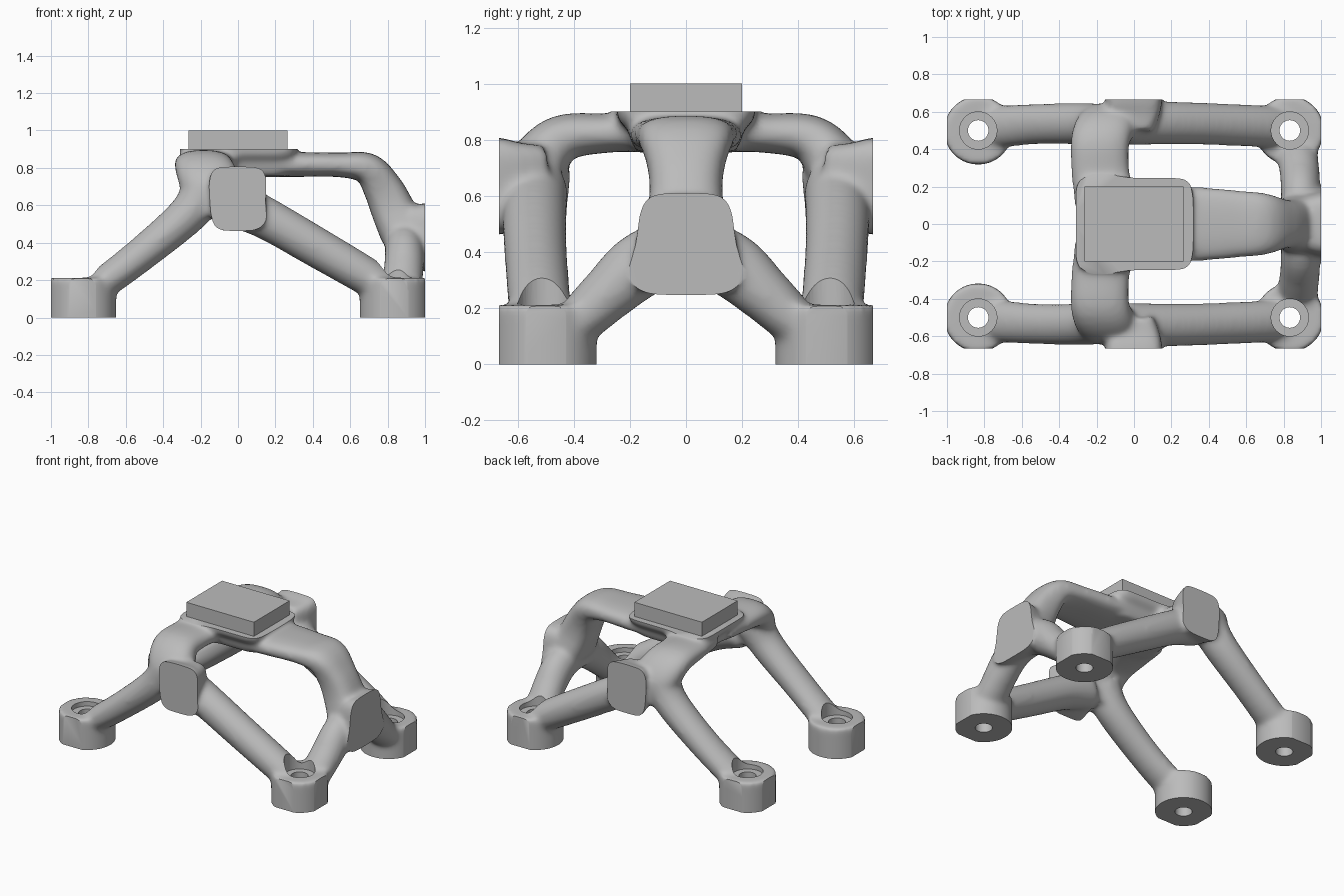
import bpy, bmesh, math
from mathutils import Vector, Matrix

old = bpy.data.objects.get("Cube")
if old:
    bpy.data.objects.remove(old, do_unlink=True)

grey = bpy.data.materials.new("plain grey")
grey.use_nodes = True
grey.diffuse_color = (0.5, 0.5, 0.5, 1)
grey.node_tree.nodes["Principled BSDF"].inputs["Base Color"].default_value = (0.5, 0.5, 0.5, 1)

X, Y = Vector((1, 0, 0)), Vector((0, 1, 0))
FOOT_X, FOOT_Y = 0.833, 0.5


def spline(points, steps=5):
    """Smooth path through points of (x, y, z, half width, half height)."""
    p = [Vector(q) for q in points]
    p = [p[0] * 2 - p[1]] + p + [p[-1] * 2 - p[-2]]
    out = []
    for a, b, c, d in zip(p, p[1:], p[2:], p[3:]):
        for i in range(steps):
            t = i / steps
            out.append(0.5 * (b * 2 + (c - a) * t + (a * 2 - b * 5 + c * 4 - d) * t**2
                              + (b * 3 - a - c * 3 + d) * t**3))
    return out + [p[-2]]


def limb(bm, points, hint, power=2.0, taper=0.0, sides=32):
    """Sweep a rounded section along a path; hint is the width direction."""
    path = spline(points)
    rings = []
    for i, q in enumerate(path):
        ahead, behind = path[min(i + 1, len(path) - 1)], path[max(i - 1, 0)]
        t = (Vector(ahead[:3]) - Vector(behind[:3])).normalized()
        side = (hint - t * hint.dot(t)).normalized()
        up = t.cross(side)
        ring = []
        for k in range(sides):
            a = 2 * math.pi * k / sides
            u, v = [math.copysign(abs(f) ** (2 / power), f) for f in (math.cos(a), math.sin(a))]
            ring.append(bm.verts.new(Vector(q[:3]) + side * (u * q[3] * (1 - taper * v)) + up * (v * q[4])))
        rings.append(ring)
    for r, s in zip(rings, rings[1:]):
        for k in range(sides):
            n = (k + 1) % sides
            bm.faces.new((r[k], r[n], s[n], s[k]))
    bm.faces.new(rings[0][::-1])
    bm.faces.new(rings[-1])


def feet_cylinders(bm, low, high, radius):
    for sx in (-1, 1):
        for sy in (-1, 1):
            bmesh.ops.create_cone(bm, cap_ends=True, segments=40, radius1=radius, radius2=radius, depth=high - low,
                                  matrix=Matrix.Translation((sx * FOOT_X, sy * FOOT_Y, (low + high) / 2)))


def box(bm, size, centre):
    bmesh.ops.create_cube(bm, size=1, matrix=Matrix.Translation(centre) @ Matrix.Diagonal((*size, 1)))


def make(name, bm):
    bmesh.ops.recalc_face_normals(bm, faces=bm.faces)
    mesh = bpy.data.meshes.new(name)
    bm.to_mesh(mesh)
    bm.free()
    ob = bpy.data.objects.new(name, mesh)
    bpy.context.collection.objects.link(ob)
    return ob


def foot_cutter(name, low, high, radius):
    bm = bmesh.new()
    feet_cylinders(bm, low, high, radius)
    ob = make(name, bm)
    ob.hide_render = True
    return ob


# Organic frame limbs
bm = bmesh.new()
for s in (-1, 1):
    def mirrored(points):
        return [(x, y * s, z, w, h) for x, y, z, w, h in points]

    # Long leg on the open side
    limb(bm, mirrored([(-.87, .5, .1, .11, .075), (-.72, .52, .185, .112, .085), (-.5, .535, .352, .108, .093),
                       (-.27, .535, .55, .112, .106), (-.17, .525, .69, .115, .125)]), Y)
    # Long leg on the braced side
    limb(bm, mirrored([(.87, .5, .1, .11, .08), (.72, .52, .2, .112, .1), (.4, .535, .387, .112, .108),
                       (.15, .54, .53, .115, .112), (-.05, .535, .62, .115, .13)]), Y)
    # Shoulder arm up to the mounting plate
    limb(bm, mirrored([(-.1, .55, .55, .14, .085), (-.14, .535, .69, .16, .105), (-.18, .45, .802, .157, .085),
                       (-.18, .28, .824, .155, .07), (-.15, .1, .826, .165, .07)]), X, 2.4)
    # Side pad
    limb(bm, mirrored([(-.01, .5, .64, .11, .14), (0, .59, .635, .135, .155),
                       (0, .66, .635, .148, .172), (0, .75, .635, .15, .176)]), X, 5, .06 * s)
    # Splayed leg under the end pad
    limb(bm, mirrored([(.88, -.03, .43, .1, .11), (.89, .15, .36, .105, .118), (.885, .28, .25, .107, .1),
                       (.87, .39, .15, .11, .085), (.85, .5, .09, .11, .07)]), X)

# Flat beam bending down to the end pad
limb(bm, [(-.1, 0, .818, .2, .066), (.3, 0, .818, .2, .066), (.55, 0, .816, .18, .066), (.695, 0, .795, .165, .085),
          (.775, 0, .69, .135, .105), (.827, 0, .58, .133, .117), (.88, 0, .45, .165, .12)], Y, 2.7)
# End pad
limb(bm, [(.8, 0, .45, .12, .12), (.9, 0, .44, .155, .155), (.99, 0, .43, .177, .182),
          (1.08, 0, .43, .18, .184)], Y, 5, .1)
# Seat under the mounting block
limb(bm, [(0, 0, .755, .25, .18), (0, 0, .83, .27, .205), (0, 0, .88, .31, .245), (0, 0, .99, .313, .25)], X, 9)
# Round feet, reaching past the trim so their outer sides end flat
feet_cylinders(bm, -.08, .212, .183)
frame = make("frame", bm)

# Trimming box and bolt holes
counterbores = foot_cutter("counterbore_cutter", .18, .5, .1)
bores = foot_cutter("bore_cutter", -.2, .4, .055)
bm = bmesh.new()
box(bm, (2, 1.333, .9), (0, 0, .45))
trim = make("trim_box", bm)
trim.hide_render = True

remesh = frame.modifiers.new("blend", "REMESH")
remesh.mode = "VOXEL"
remesh.voxel_size = 0.015
smooth = frame.modifiers.new("soften", "SMOOTH")
smooth.factor = 0.5
smooth.iterations = 14
for helper, operation in ((trim, "INTERSECT"), (counterbores, "DIFFERENCE"), (bores, "DIFFERENCE")):
    mod = frame.modifiers.new(helper.name, "BOOLEAN")
    mod.solver = "EXACT"
    mod.operation = operation
    mod.object = helper

bpy.context.view_layer.update()
result = bpy.data.meshes.new_from_object(frame.evaluated_get(bpy.context.evaluated_depsgraph_get()))
frame.modifiers.clear()
frame.data = result
for helper in (trim, counterbores, bores):
    bpy.data.objects.remove(helper, do_unlink=True)

# Mounting block
bm = bmesh.new()
box(bm, (.53, .4, .11), (0, 0, .945))
block = make("mounting_block", bm)

for ob in (frame, block):
    ob.data.materials.clear()
    ob.data.materials.append(grey)
    for face in ob.data.polygons:
        face.material_index = 0

bpy.ops.object.select_all(action="DESELECT")
frame.select_set(True)
bpy.context.view_layer.objects.active = frame
bpy.ops.object.shade_smooth_by_angle(angle=math.radians(40))
